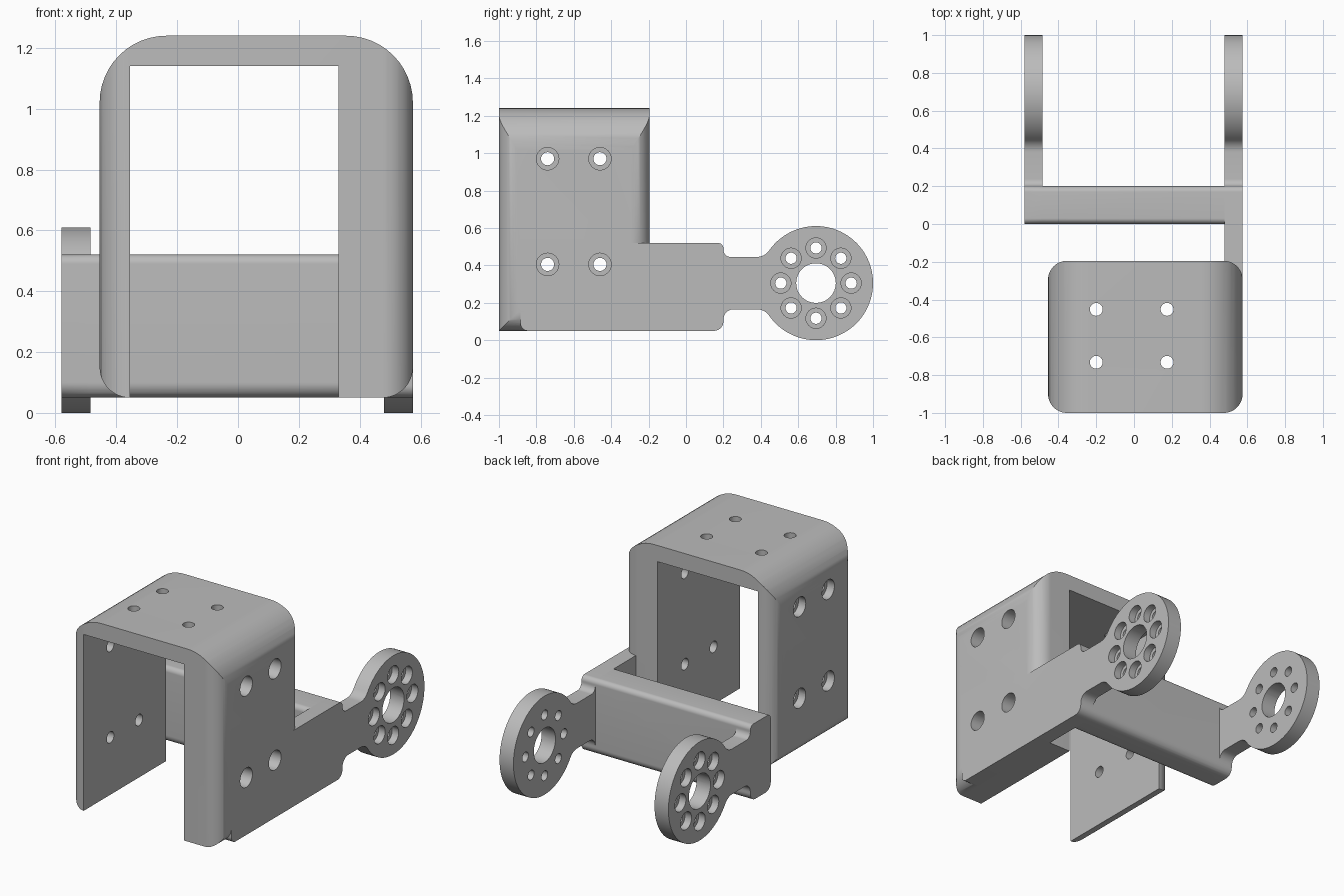
import bpy, bmesh
from math import pi, sin, cos, sqrt, atan2
from mathutils import Vector, Matrix

if "Cube" in bpy.data.objects:
    bpy.data.objects.remove(bpy.data.objects["Cube"])

grey = bpy.data.materials.new("light_grey")
grey.use_nodes = True
grey.diffuse_color = (0.5, 0.5, 0.5, 1)
grey.node_tree.nodes["Principled BSDF"].inputs["Base Color"].default_value = (0.5, 0.5, 0.5, 1)

Y0, Z0, R = 0.695, 0.305, 0.305      # horn disc centre and radius
X_OUT = ((-0.58, -0.485), (0.48, 0.575))  # arm thickness spans


def arc(cy, cz, r, a0, a1, n):
    return [(cy + r * cos(a0 + (a1 - a0) * i / n), cz + r * sin(a0 + (a1 - a0) * i / n), 0)
            for i in range(n + 1)]


def rounded(corners, n=12):
    """Replace every (u, v, radius) corner by a tangent fillet arc."""
    out = []
    for i, (u, v, r) in enumerate(corners):
        p = Vector((u, v))
        if r == 0:
            out.append(p)
            continue
        a = (Vector(corners[i - 1][:2]) - p).normalized()
        b = (Vector(corners[(i + 1) % len(corners)][:2]) - p).normalized()
        half = a.angle(b) / 2
        c = p + (a + b).normalized() * (r / sin(half))
        s, e = p + a * (r / abs(sin(half) / cos(half))) - c, p + b * (r / abs(sin(half) / cos(half))) - c
        turn = s.angle(e)
        for k in range(n + 1):
            t = k / n
            out.append(c + (s * sin((1 - t) * turn) + e * sin(t * turn)) / sin(turn))
    return out


def make(name, bm):
    bmesh.ops.recalc_face_normals(bm, faces=bm.faces)
    mesh = bpy.data.meshes.new(name)
    bm.to_mesh(mesh)
    bm.free()
    mesh.materials.append(grey)
    ob = bpy.data.objects.new(name, mesh)
    bpy.context.collection.objects.link(ob)
    return ob


def prism(name, corners, axis, lo, hi):
    """Extrude a rounded outline along an axis."""
    place = {"X": lambda p: (lo, p.x, p.y), "Y": lambda p: (p.x, lo, p.y), "Z": lambda p: (p.x, p.y, lo)}
    bm = bmesh.new()
    face = bm.faces.new([bm.verts.new(place[axis](p)) for p in rounded(corners)])
    new = bmesh.ops.extrude_face_region(bm, geom=[face])["geom"]
    step = Vector([(hi - lo) * (axis == a) for a in "XYZ"])
    bmesh.ops.translate(bm, vec=step, verts=[v for v in new if isinstance(v, bmesh.types.BMVert)])
    return make(name, bm)


def drill(bm, axis, u, v, r, lo, hi):
    """Add a drill cylinder running along X or Z."""
    mid = (lo + hi) / 2
    if axis == "X":
        m = Matrix.Translation((mid, u, v)) @ Matrix.Rotation(pi / 2, 4, "Y")
    else:
        m = Matrix.Translation((u, v, mid))
    bmesh.ops.create_cone(bm, cap_ends=True, segments=32, radius1=r, radius2=r, depth=hi - lo, matrix=m)


def combine(target, tool, operation):
    mod = target.modifiers.new(operation.lower(), "BOOLEAN")
    mod.operation, mod.solver, mod.object = operation, "EXACT", tool
    bpy.context.view_layer.objects.active = target
    bpy.ops.object.modifier_apply(modifier=mod.name)
    bpy.data.objects.remove(tool)


def arm(name, start, span):
    """Flat arm: block, neck and round horn disc, starting with the given corners."""
    h, f = 0.14, 0.08
    dy = sqrt((R + f) ** 2 - (h + f) ** 2)
    th = atan2(h + f, dy)
    pts = [start[0], (0.2, 0.52, 0.03), (0.2, Z0 + h, 0.038)]
    pts += arc(Y0 - dy, Z0 + h + f, f, -pi / 2, -th, 8)
    pts += arc(Y0, Z0, R, pi - th, th - pi, 72)[1:]
    pts += arc(Y0 - dy, Z0 - h - f, f, th, pi / 2, 8)[1:]
    pts += [(0.2, Z0 - h, 0.055), (0.2, 0.05, 0.05), start[1]]
    return prism(name, pts, "X", *span)


# U-shaped housing: front outline trimmed by a rounded plan
body = prism("servo_bracket", [
    (-0.355, 0.05, 0), (-0.455, 0.05, 0.0999), (-0.455, 1.24, 0.22), (0.575, 1.24, 0.22),
    (0.575, 0.05, 0.1), (0.33, 0.05, 0), (0.33, 1.14, 0), (-0.355, 1.14, 0)], "Y", -1.1, -0.1)
plan = prism("plan", [(-0.455, -1, 0.1), (0.575, -1, 0.1), (0.575, -0.195, 0.1), (-0.455, -0.195, 0.1)],
             "Z", -0.1, 1.4)
combine(body, plan, "INTERSECT")

# Two arms and the cross bar joining them
right_arm = arm("right_arm", [(-0.885, 0.52, 0), (-0.885, 0.05, 0.04)], X_OUT[1])
left_arm = arm("left_arm", [(0, 0.52, 0.03), (0, 0.05, 0.05)], X_OUT[0])
bar = prism("cross_bar", [(0, 0.52, 0.03), (0.2, 0.52, 0.03), (0.2, 0.05, 0.05), (0, 0.05, 0.05)],
            "X", X_OUT[0][1], X_OUT[1][0])
for part in (right_arm, bar, left_arm):
    combine(body, part, "UNION")

# Screw holes and their counterbores
holes, bores = bmesh.new(), bmesh.new()
for y in (-0.74, -0.46):
    for z in (0.405, 0.97):
        drill(holes, "X", y, z, 0.035, -0.7, 0.7)
        drill(bores, "X", y, z, 0.06, -0.7, -0.405)
        drill(bores, "X", y, z, 0.06, 0.38, 0.7)
    for x in (-0.2, 0.175):
        drill(holes, "Z", x, y + 0.008, 0.034, 1.1, 1.3)
drill(holes, "X", Y0, Z0, 0.106, -0.7, 0.7)
for k in range(8):
    y, z = Y0 + 0.188 * cos(k * pi / 4), Z0 + 0.188 * sin(k * pi / 4)
    drill(holes, "X", y, z, 0.03, -0.7, 0.7)
    drill(bores, "X", y, z, 0.054, -0.7, -0.535)
    drill(bores, "X", y, z, 0.054, 0.53, 0.7)
combine(body, make("holes", holes), "DIFFERENCE")
combine(body, make("bores", bores), "DIFFERENCE")

# Smooth curved faces, sharp edges
bpy.ops.object.select_all(action="DESELECT")
body.select_set(True)
bpy.context.view_layer.objects.active = body
bpy.ops.object.shade_smooth_by_angle(angle=pi / 6)
